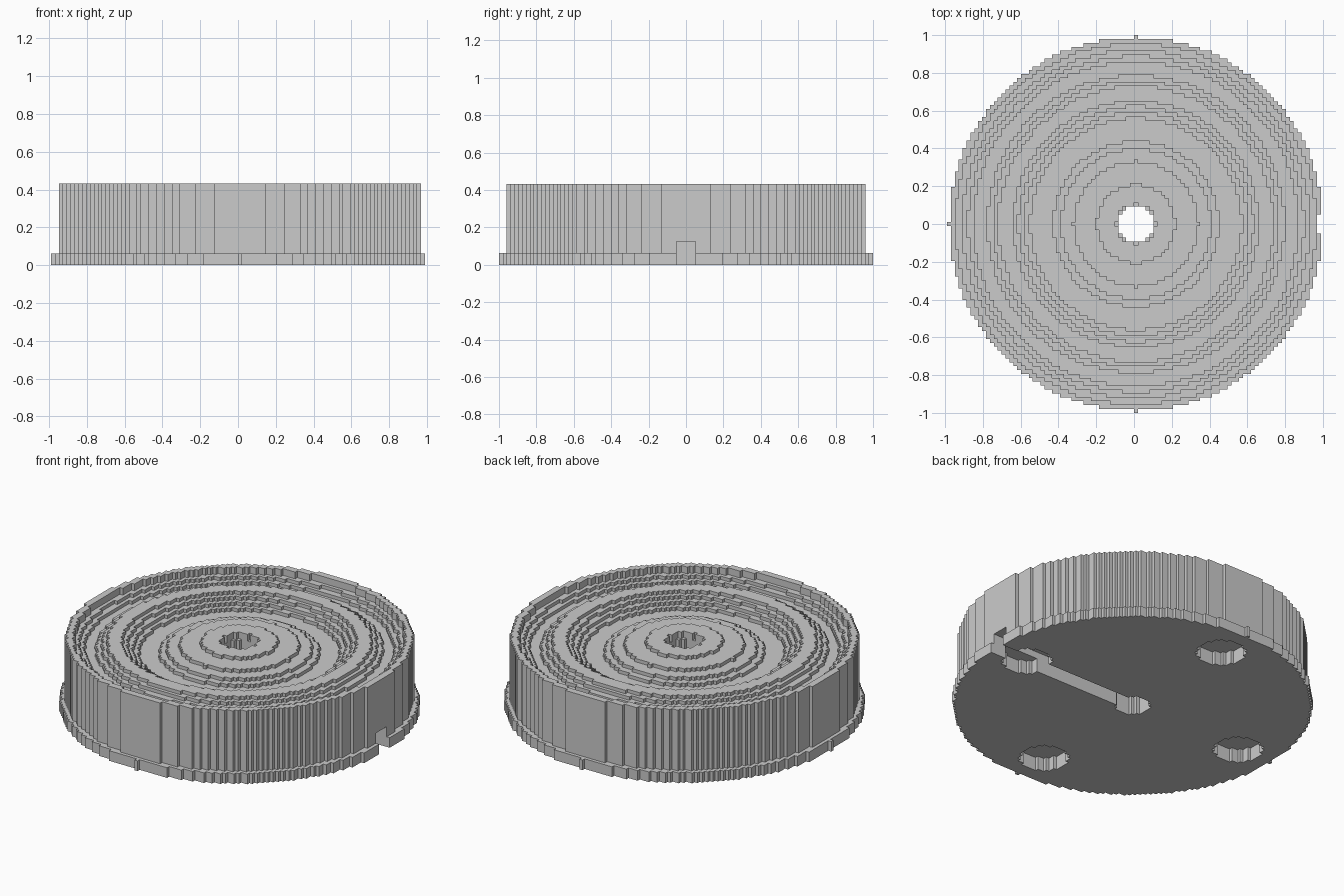
import bpy, bmesh, math

cube = bpy.data.objects.get("Cube")
if cube:
    bpy.data.objects.remove(cube)

R = 48                      # outer radius in blocks
S = 2 / (2 * R + 1)         # block size
HOLE, BODY, FLANGE_H, TOP = 5, 46.5, 3, 21
CHANNEL_H, RECESS_H = 6, 4
FEET = [(37, 0), (-37, 0), (0, 37), (0, -37)]

# Terraced ripple: (outer radius, height in blocks)
TERRACES = [(.104, 18), (.21, 20), (.33, 19), (.40, 18), (.44, 17), (.56, 16),
            (.59, 17), (.62, 18), (.65, 19), (.73, 20), (.76, 19), (.79, 18),
            (.86, 17), (.89, 18), (.92, 19)]


def column(i, j):
    """Bottom and top of the solid column at block (i, j), or None."""
    r = math.hypot(i, j)
    if r > R or r < HOLE:
        return None
    if r > BODY:
        hi = FLANGE_H
    else:
        hi = next((h for edge, h in TERRACES if r * S <= edge), TOP)
    lo = 0
    if any(math.hypot(i - a, j - b) <= 6.5 for a, b in FEET):
        lo = RECESS_H
    if i > 0 and abs(j) <= 2:
        lo = CHANNEL_H
    return (lo, hi) if lo < hi else None


cells = {}
for i in range(-R, R + 1):
    for j in range(-R, R + 1):
        c = column(i, j)
        if c:
            cells[i, j] = c

bm = bmesh.new()


def quad(points):
    # the notch shortens one side, so the disc sits half a block off in x
    bm.faces.new([bm.verts.new(((x + .5) * S, y * S, z * S)) for x, y, z in points])


def wall(i, j, dx, dy, lo, hi):
    """Upright face of block (i, j) on the side facing (dx, dy)."""
    if hi <= lo:
        return
    cx, cy = i + dx / 2, j + dy / 2
    ax, ay = cx + dy / 2, cy - dx / 2
    bx, by = cx - dy / 2, cy + dx / 2
    quad([(ax, ay, lo), (bx, by, lo), (bx, by, hi), (ax, ay, hi)])


for (i, j), (lo, hi) in cells.items():
    x0, x1, y0, y1 = i - .5, i + .5, j - .5, j + .5
    quad([(x0, y0, hi), (x1, y0, hi), (x1, y1, hi), (x0, y1, hi)])
    quad([(x0, y1, lo), (x1, y1, lo), (x1, y0, lo), (x0, y0, lo)])
    for dx, dy in ((1, 0), (-1, 0), (0, 1), (0, -1)):
        n = cells.get((i + dx, j + dy))
        if n is None:
            wall(i, j, dx, dy, lo, hi)
        else:
            wall(i, j, dx, dy, lo, min(hi, n[0]))
            wall(i, j, dx, dy, max(lo, n[1]), hi)

bmesh.ops.remove_doubles(bm, verts=bm.verts, dist=S / 100)
mesh = bpy.data.meshes.new("rippled_disc")
bm.to_mesh(mesh)
bm.free()

# Plain grey
grey = bpy.data.materials.new("plain_grey")
grey.use_nodes = True
grey.diffuse_color = (.6, .6, .6, 1)
grey.node_tree.nodes["Principled BSDF"].inputs["Base Color"].default_value = (.6, .6, .6, 1)
mesh.materials.append(grey)

disc = bpy.data.objects.new("rippled_disc", mesh)
bpy.context.collection.objects.link(disc)
